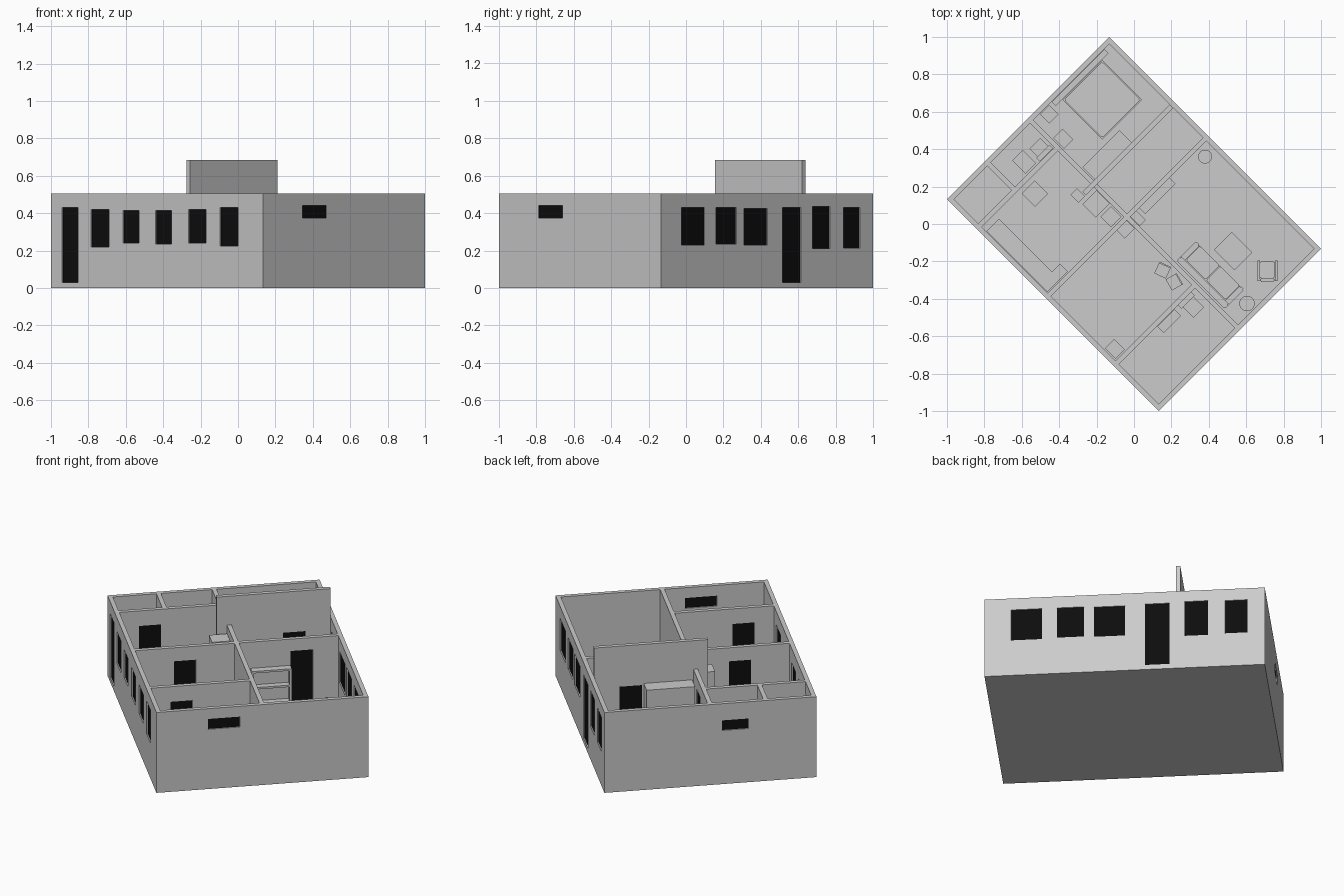
import bpy, bmesh, math
from mathutils import Matrix, Vector

if "Cube" in bpy.data.objects:
    bpy.data.objects.remove(bpy.data.objects["Cube"])

U, V, T, F, H = 0.801, 0.613, 0.026, 0.027, 0.505   # half sizes, wall, floor, height
R = Matrix.Rotation(math.radians(-45), 4, 'Z')      # plan is turned 45 degrees
black = bpy.data.materials.new("black_glass")
black.diffuse_color = (0.004, 0.004, 0.004, 1)
black.use_nodes = True
black.node_tree.nodes["Principled BSDF"].inputs["Base Color"].default_value = black.diffuse_color


def boxes(name, specs, mat=None, M=R, bevel=0):
    """One object made of boxes (x0, x1, y0, y1, z0, z1)."""
    bm = bmesh.new()
    for x0, x1, y0, y1, z0, z1 in specs:
        S = Matrix.Diagonal((x1 - x0, y1 - y0, z1 - z0, 1))
        C = Matrix.Translation(((x0 + x1) / 2, (y0 + y1) / 2, (z0 + z1) / 2))
        bmesh.ops.create_cube(bm, size=1, matrix=M @ C @ S)
    if bevel:
        bmesh.ops.bevel(bm, geom=bm.edges[:], offset=bevel, segments=2, affect='EDGES')
    me = bpy.data.meshes.new(name)
    bm.to_mesh(me)
    bm.free()
    ob = bpy.data.objects.new(name, me)
    bpy.context.collection.objects.link(ob)
    if mat:
        me.materials.append(mat)
    return ob


def wall(name, axis, c, a0, a1, openings=(), top=H, thick=T):
    """Wall along 'u' or 'v', centred on c, with recessed black panels in openings."""
    def spec(p0, p1, half, z0, z1):
        if axis == 'u':
            return (p0, p1, c - half, c + half, z0, z1)
        return (c - half, c + half, p0, p1, z0, z1)
    ob = boxes(name, [spec(a0, a1, thick / 2, F, top)])
    if openings:
        cut = boxes(name + "_cutter", [spec(p, q, thick, z0, z1) for p, q, z0, z1 in openings])
        cut.hide_render = True
        m = ob.modifiers.new("openings", 'BOOLEAN')
        m.operation, m.solver, m.object = 'DIFFERENCE', 'EXACT', cut
        bpy.context.view_layer.objects.active = ob
        bpy.ops.object.modifier_apply(modifier=m.name)
        bpy.data.objects.remove(cut)
        boxes(name + "_panels", [spec(p, q, 0.006, z0, z1) for p, q, z0, z1 in openings], black)


def cylinder(name, x, y, r, z0, z1, r2=None):
    bm = bmesh.new()
    bmesh.ops.create_cone(bm, cap_ends=True, segments=32, radius1=r, radius2=r2 or r,
                          depth=z1 - z0, matrix=Matrix.Translation((x, y, (z0 + z1) / 2)))
    me = bpy.data.meshes.new(name)
    bm.to_mesh(me)
    bm.free()
    bpy.context.collection.objects.link(bpy.data.objects.new(name, me))


def table(name, x0, x1, y0, y1, top, leg=0.012, M=R):
    legs = [(x, x + leg, y, y + leg, F, top - 0.012) for x in (x0, x1 - leg) for y in (y0, y1 - leg)]
    boxes(name, legs + [(x0, x1, y0, y1, top - 0.012, top)], M=M)


# floor slab
boxes("floor", [(-U, U, -V, V, 0, F)])

# outer walls: openings are read in world x or y and converted to plan coordinates
q = math.sqrt(2)
front = [(-.94, -.855, F + .003, .43), (-.785, -.69, .22, .42), (-.615, -.53, .24, .415),
         (-.44, -.355, .235, .415), (-.265, -.17, .24, .42), (-.095, 0, .225, .43)]
rear = [(-.025, .1, .23, .43), (.16, .27, .235, .43), (.31, .435, .23, .425),
        (.515, .615, F + .003, .43), (.675, .77, .21, .435), (.84, .93, .215, .43)]
wall("front_left_wall", 'u', -V + T / 2, -U, U, [(q * a + V, q * b + V, c, d) for a, b, c, d in front])
wall("back_right_wall", 'u', V - T / 2, -U, U, [(V - q * b, V - q * a, c, d) for a, b, c, d in rear])
wall("front_right_wall", 'v', U - T / 2, -V + T, V - T, [(-.315, -.13, .375, .44)])
wall("back_left_wall", 'v', -U + T / 2, -V + T, V - T, [(-.22, -.067, .337, .40)])

# inner walls
D0, D1 = F + .003, .43
iu, iv = U - T, V - T
wall("spine_wall", 'u', 0, -iu, iu, [(-.53, -.41, D0, D1)])
wall("tall_wall", 'v', -.303, -.0725, iv, [(.31, .44, D0, D1)], top=.685)
wall("hall_wall", 'v', -.053, .013, iv, [(.31, .44, D0, D1)])
wall("kitchen_wall", 'v', -.053, -iv, -.013, [(-.364, -.237, D0, .42)])
wall("study_wall", 'v', .46, -iv, -.013, [(-.475, -.347, D0, .41)])
wall("bath_wall", 'v', -.577, -iv, -.013, [(-.472, -.345, D0, .41)])
wall("closet_wall", 'u', -.322, -iu, -.59, [(-.753, -.631, D0, D1)])

# sofa
boxes("sofa", [(.30, .665, .03, .165, .045, .085), (.30, .665, .022, .055, .045, .18),
               (.30, .33, .05, .17, .045, .13), (.635, .665, .05, .17, .045, .13)], bevel=.006)
boxes("sofa_cushions", [(.332, .482, .06, .168, .085, .105), (.484, .633, .06, .168, .085, .105)], bevel=.005)
boxes("sofa_feet", [(u, u + .015, v, v + .015, F, .046) for u in (.31, .64) for v in (.035, .145)])

# armchair, square to the world axes
W = Matrix.Identity(4)
boxes("armchair", [(.675, .75, -.29, -.2, .075, .1), (.675, .75, -.31, -.29, .075, .18)], M=W, bevel=.004)
boxes("armchair_frame", [(x, x + .014, -.305, -.195, .12, .132) for x in (.66, .754)]
      + [(x, x + .014, y, y + .012, F, .12) for x in (.66, .754) for y in (-.305, -.207)], M=W)

# living room tables and round pieces
table("coffee_table", .40, .555, .205, .34, .105)
cylinder("side_table", .604, -.425, .041, .115, .125)
cylinder("side_table_stem", .604, -.425, .008, F, .115)
cylinder("round_stand", .38, .36, .037, F, .13)

# bookcase against the hall wall
b0, b1, d0, d1 = .08, .31, -.04, .005
boxes("bookcase", [(d0, d1, b0, b0 + .012, F, .34), (d0, d1, b1 - .012, b1, F, .34),
                   (d0, d0 + .006, b0 + .012, b1 - .012, F, .34)]
      + [(d0 + .006, d1, b0 + .012, b1 - .012, z, z + .012) for z in (F, .125, .226, .328)])

# bedroom
boxes("bed_base", [(-.74, -.44, .20, .50, F, .08)])
boxes("mattress", [(-.735, -.445, .205, .495, .08, .12)], bevel=.006)
boxes("headboard", [(-.772, -.742, .15, .55, F, .2)])
boxes("wardrobe", [(-.41, -.317, .02, .30, F, .44)])
boxes("night_stands", [(-.77, -.70, .06, .13, F, .12), (-.63, -.55, .02, .09, F, .12)])

# kitchen
boxes("counter", [(-.53, -.07, -.585, -.49, F, .20)])
boxes("counter_end", [(-.13, -.07, -.49, -.43, F, .20)])
boxes("tall_cupboard", [(-.27, -.17, -.12, -.015, F, .46)])
boxes("low_cupboards", [(-.54, -.44, -.31, -.21, F, .16), (-.155, -.075, -.10, -.02, F, .2),
                        (-.35, -.29, -.13, -.08, F, .14)])

# back bathroom fittings
boxes("toilet", [(-.68, -.60, -.11, -.03, F, .10), (-.62, -.592, -.12, -.02, .10, .17)])
boxes("basin_unit", [(-.70, -.60, -.22, -.14, F, .17)])

# dining chairs near the spine wall
for i, (u, turn) in enumerate(((.283, 20), (.371, -15))):
    M = R @ Matrix.Translation((u, -.066, 0)) @ Matrix.Rotation(math.radians(turn), 4, 'Z')
    table("chair_%d" % (i + 1), -.034, .034, -.034, .034, .115, .008, M)
    boxes("chair_back_%d" % (i + 1), [(-.034, .034, .026, .034, .115, .2)], M=M)

# study stool and fittings in the end room
boxes("stool", [(.36, .44, -.58, -.51, F, .12)])
boxes("end_room_basin", [(.475, .525, -.30, -.17, F, .17)])
boxes("end_room_toilet", [(.50, .58, -.13, -.05, F, .10), (.474, .50, -.14, -.04, F, .17)])
boxes("hall_shelf", [(-.04, .02, -.09, -.015, F, .14), (-.04, .03, .015, .06, F, .16)])
